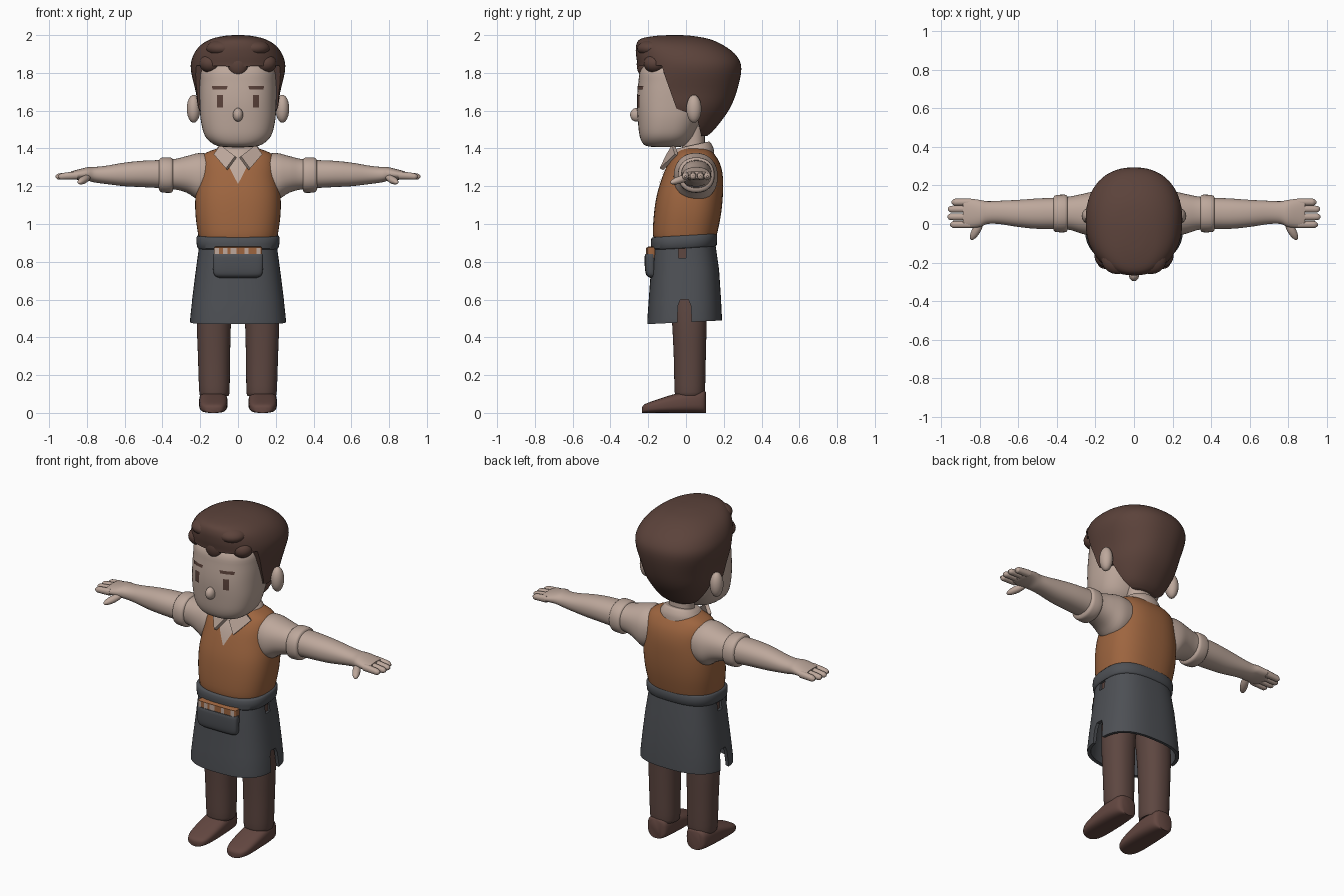
import bpy, bmesh, math
from mathutils import Vector
from mathutils.bvhtree import BVHTree

default = bpy.data.objects.get("Cube")
if default:
    bpy.data.objects.remove(default, do_unlink=True)


def material(name, rgb):
    m = bpy.data.materials.new(name)
    m.use_nodes = True
    m.diffuse_color = (*rgb, 1)
    m.node_tree.nodes["Principled BSDF"].inputs["Base Color"].default_value = (*rgb, 1)
    return m


SKIN = material("warm beige", (0.51, 0.39, 0.33))
HAIR = material("dark brown", (0.105, 0.055, 0.043))
VEST = material("rust orange", (0.34, 0.13, 0.05))
APRON = material("charcoal", (0.075, 0.08, 0.09))
TROUSERS = material("trouser brown", (0.11, 0.062, 0.052))
SHOES = material("shoe brown", (0.125, 0.063, 0.052))
parts, cutters = [], []


def finish(name, bm, mat, mirror=False, normals=True):
    if normals:
        bmesh.ops.recalc_face_normals(bm, faces=bm.faces)
    mesh = bpy.data.meshes.new(name)
    bm.to_mesh(mesh)
    bm.free()
    mesh.materials.append(mat)
    obj = bpy.data.objects.new(name, mesh)
    bpy.context.collection.objects.link(obj)
    if mirror:
        obj.modifiers.new("Mirror", "MIRROR").use_mirror_merge = False
    parts.append(obj)
    return obj


def smooth_rings(rings, steps):
    """Catmull-Rom resampling of ring parameters."""
    out = []
    for i in range(len(rings) - 1):
        a, b, c, d = (rings[min(max(i + k, 0), len(rings) - 1)] for k in (-1, 0, 1, 2))
        for s in range(steps):
            t = s / steps
            out.append([q + t / 2 * (r - p + t * (2 * p - 5 * q + 4 * r - e + t * (3 * (q - r) + e - p)))
                        for p, q, r, e in zip(a, b, c, d)])
    return out + [rings[-1]]


def loft(name, rings, mat, axis="z", power=2.2, steps=4, n=40, tilt=0.0, mirror=False):
    """Skin rounded sections (position, u0, u1, v0, v1) along an axis."""
    bm = bmesh.new()
    loops = []
    for t, u0, u1, v0, v1 in smooth_rings(rings, steps):
        loop = []
        for i in range(n):
            a = 2 * math.pi * i / n
            c, s = math.cos(a), math.sin(a)
            u = (u0 + u1) / 2 + (u1 - u0) / 2 * math.copysign(abs(c) ** (2 / power), c)
            v = (v0 + v1) / 2 + (v1 - v0) / 2 * math.copysign(abs(s) ** (2 / power), s)
            co = {"x": (t, u, v), "y": (u, t, v), "z": (u, v, t + tilt * v)}[axis]
            loop.append(bm.verts.new(co))
        loops.append(loop)
    for p, q in zip(loops, loops[1:]):
        for i in range(n):
            bm.faces.new((p[i], p[(i + 1) % n], q[(i + 1) % n], q[i]))
    bm.faces.new(loops[0])
    bm.faces.new(loops[-1])
    return finish(name, bm, mat, mirror)


def body(name, rings, mat, **kw):
    """Loft of left-right symmetric sections (z, half width, front, back)."""
    return loft(name, [(z, -w, w, f, b) for z, w, f, b in rings], mat, **kw)


def ellipsoid(name, loc, size, mat, direction=None, mirror=False):
    bm = bmesh.new()
    bmesh.ops.create_uvsphere(bm, u_segments=20, v_segments=12, radius=1)
    turn = Vector(direction).to_track_quat("Z", "Y") if direction else None
    for v in bm.verts:
        p = Vector(a * b for a, b in zip(v.co, size))
        v.co = (turn @ p if turn else p) + Vector(loc)
    return finish(name, bm, mat, mirror)


def plate(name, target, rows, mat, offset=0.005, nx=8, nz=8, mirror=False):
    """Thin patch laid on the front of a target; rows are (x0, x1, z)."""
    src = bmesh.new()
    src.from_mesh(target.data)
    tree = BVHTree.FromBMesh(src)
    bm = bmesh.new()
    grid = []
    (a0, a1, za), (b0, b1, zb) = rows
    for j in range(nz + 1):
        t = j / nz
        x0, x1, z = a0 + (b0 - a0) * t, a1 + (b1 - a1) * t, za + (zb - za) * t
        line = []
        for i in range(nx + 1):
            x = x0 + (x1 - x0) * i / nx
            hit = tree.ray_cast(Vector((x, -2, z)), Vector((0, 1, 0)))[0]
            line.append(bm.verts.new((x, (hit.y if hit else 0) - offset, z)))
        grid.append(line)
    for p, q in zip(grid, grid[1:]):
        for i in range(nx):
            bm.faces.new((p[i], p[i + 1], q[i + 1], q[i]))
    src.free()
    return finish(name, bm, mat, mirror, normals=False)


def prism(name, points, x0, x1):
    """Cutter: side outline (y, z) extruded along x."""
    bm = bmesh.new()
    face = bm.faces.new([bm.verts.new((x0, y, z)) for y, z in points])
    ext = bmesh.ops.extrude_face_region(bm, geom=[face])["geom"]
    bmesh.ops.translate(bm, vec=(x1 - x0, 0, 0), verts=[v for v in ext if isinstance(v, bmesh.types.BMVert)])
    obj = finish(name, bm, HAIR)
    parts.remove(obj)
    obj.hide_render = True
    cutters.append(obj)
    return obj


def cut(obj, cutter):
    m = obj.modifiers.new("Cut", "BOOLEAN")
    m.operation, m.solver, m.object = "DIFFERENCE", "EXACT", cutter


# Legs and shoes
loft("trouser_legs", [(0.095, .055, .195, -.05, .09), (0.11, .045, .205, -.06, .1), (0.3, .042, .212, -.065, .105),
                      (0.5, .036, .217, -.075, .11), (0.7, .02, .2, -.09, .115)], TROUSERS, mirror=True)
body("trouser_hips", [(.62, .2, -.12, .13), (.75, .2, -.145, .14), (.9, .2, -.155, .14)], TROUSERS)
loft("shoes", [(-.233, .11, .15, .0, .03), (-.22, .08, .18, 0, .045), (-.17, .062, .2, 0, .065), (-.06, .055, .206, 0, .1),
               (.03, .058, .204, 0, .12), (.09, .068, .192, 0, .12), (.105, .09, .17, 0, .11)],
     SHOES, axis="y", power=3, mirror=True)

# Apron skirt with side slits, waistband and pocket
skirt = body("apron_skirt", [(.92, .205, -.172, .152), (.87, .208, -.18, .158), (.75, .224, -.187, .175), (.6, .243, -.198, .185),
                             (.5, .254, -.205, .19), (.48, .254, -.205, .19), (.482, .236, -.187, .172),
                             (.7, .212, -.168, .155), (.85, .19, -.155, .14)],
             APRON, power=2.7, steps=1, n=64, tilt=.05)
slit = [(-.05, .4), (.035, .4), (.025, .57), (.012, .6), (-.03, .6), (-.042, .57)]
notch = [(-.04, .82), (0, .82), (0, .885), (-.04, .885)]
for side in (-1, 1):
    cut(skirt, prism("slit_cutter", slit, side * .12, side * .4))
    cut(skirt, prism("notch_cutter", notch, side * .19, side * .4))
body("apron_waistband", [(.872, .205, -.17, .15), (.88, .217, -.184, .163), (.93, .22, -.185, .165), (.94, .208, -.174, .155)],
     APRON, power=2.7, steps=2, n=64, tilt=.06)
body("apron_pocket", [(.715, .1, -.19, -.16), (.73, .125, -.21, -.16), (.77, .132, -.218, -.16), (.835, .132, -.218, -.16),
                      (.838, .12, -.205, -.16)], APRON, power=4)
strip = body("pocket_contents", [(.82, .128, -.208, -.16), (.875, .128, -.208, -.16), (.88, .12, -.2, -.16)],
             VEST, power=6, steps=1)
for x, w in ((-.113, .012), (-.068, .012), (-.025, .016), (.045, .01), (.108, .01)):
    plate("pocket_card", strip, [(x - w, x + w, .836), (x - w, x + w, .874)], SKIN, offset=.004, nx=2, nz=2)

# Vest, shirt front and collar
vest = body("vest", [(.9, .2, -.165, .15), (.95, .212, -.175, .165), (1.05, .225, -.17, .185), (1.15, .225, -.155, .195),
                     (1.25, .21, -.125, .195), (1.32, .202, -.095, .18), (1.37, .18, -.06, .15), (1.4, .11, -.03, .12)],
            VEST, power=2.5, n=48)
plate("shirt_front", vest, [(-.002, .002, 1.215), (-.078, .078, 1.362)], SKIN, offset=.006)
body("collar_band", [(1.33, .13, -.09, .15), (1.37, .125, -.085, .145), (1.405, .1, -.06, .128), (1.41, .085, -.045, .115)],
     SKIN, tilt=.22)
bm = bmesh.new()
bm.faces.new([bm.verts.new(p) for p in ((.012, -.1, 1.355), (.09, -.065, 1.415), (.125, -.05, 1.365), (.06, -.13, 1.29))])
flap = finish("collar_flaps", bm, SKIN, mirror=True)
thick = flap.modifiers.new("Thickness", "SOLIDIFY")
thick.thickness, thick.offset = .022, 0
body("neck", [(1.34, .08, -.03, .11), (1.42, .072, -.02, .1), (1.52, .075, -.02, .1)], SKIN)

# Arms, rolled cuffs and hands
loft("arms", [(.12, -.055, .16, 1.15, 1.365), (.2, -.065, .168, 1.125, 1.376), (.27, -.05, .155, 1.165, 1.36),
              (.35, -.028, .14, 1.185, 1.342), (.5, -.025, .132, 1.195, 1.335), (.6, -.015, .125, 1.2, 1.325),
              (.7, 0, .12, 1.212, 1.308), (.76, 0, .118, 1.22, 1.302), (.8, -.016, .125, 1.23, 1.3),
              (.86, -.02, .132, 1.235, 1.285), (.885, -.01, .125, 1.243, 1.278)], SKIN, axis="x", mirror=True)
loft("rolled_cuffs", [(.342, -.02, .13, 1.19, 1.33), (.346, -.036, .146, 1.172, 1.346), (.36, -.043, .152, 1.165, 1.352),
                      (.4, -.042, .15, 1.167, 1.352), (.414, -.036, .144, 1.173, 1.346), (.42, -.02, .13, 1.19, 1.33)],
     SKIN, axis="x", steps=2, mirror=True)
for y, tip in ((-.003, .952), (.037, .965), (.077, .963), (.113, .945)):
    loft("finger", [(.85, y - .019, y + .019, 1.237, 1.279), (.92, y - .018, y + .018, 1.235, 1.271),
                    (tip - .012, y - .016, y + .016, 1.236, 1.266), (tip, y - .006, y + .006, 1.246, 1.256)],
         SKIN, axis="x", n=12, steps=3, mirror=True)
ellipsoid("thumb", (.815, -.03, 1.235), (.022, .02, .062), SKIN, (.05, -.09, -.03), mirror=True)

# Head, nose, ears
head = body("head", [(1.408, .075, -.18, -.03), (1.42, .125, -.222, 0), (1.465, .174, -.245, .04), (1.55, .197, -.255, .08),
                     (1.65, .203, -.26, .12), (1.75, .203, -.252, .14), (1.82, .196, -.238, .14), (1.9, .14, -.17, .1)],
            SKIN, power=2.5, n=56)
ellipsoid("nose", (0, -.262, 1.578), (.027, .034, .036), SKIN)
ellipsoid("ears", (.235, .042, 1.61), (.036, .04, .074), SKIN, mirror=True)

# Painted eyes and eyebrows
plate("eyes", head, [(.08, .112, 1.617), (.08, .112, 1.682)], HAIR, nx=3, mirror=True)
plate("eyebrows", head, [(.06, .135, 1.712), (.055, .138, 1.73)], HAIR, nx=6, nz=2, mirror=True)

# Hair: one volume trimmed along the hairline, plus swept front locks
hair = body("hair", [(1.465, .09, .0, .11), (1.5, .145, -.1, .15), (1.6, .205, -.26, .225), (1.7, .224, -.27, .268),
                     (1.82, .25, -.255, .293), (1.89, .238, -.264, .268), (1.945, .2, -.264, .2),
                     (1.98, .14, -.24, .12), (1.996, .07, -.16, .03), (2.0, .02, -.08, -.03)], HAIR, power=2.25, n=56)
cut(hair, prism("hairline_cutter", [(-.5, 1.825), (-.13, 1.84), (-.1, 1.75), (-.05, 1.61), (0, 1.592), (.05, 1.6),
                                    (.08, 1.47), (.08, 1.3), (-.5, 1.3)], -.5, .5))
ellipsoid("centre_lock", (0, -.225, 1.845), (.055, .036, .065), HAIR)
ellipsoid("side_locks", (.145, -.165, 1.85), (.06, .06, .05), HAIR, mirror=True)
ellipsoid("swept_locks", (.085, -.18, 1.93), (.085, .08, .045), HAIR, mirror=True)

# Bake modifiers, drop cutters, smooth with crisp edges
bpy.ops.object.select_all(action="DESELECT")
for obj in parts:
    obj.select_set(True)
bpy.context.view_layer.objects.active = parts[0]
bpy.ops.object.convert(target="MESH")
for obj in cutters:
    bpy.data.objects.remove(obj, do_unlink=True)
bpy.ops.object.shade_smooth_by_angle(angle=math.radians(40))
